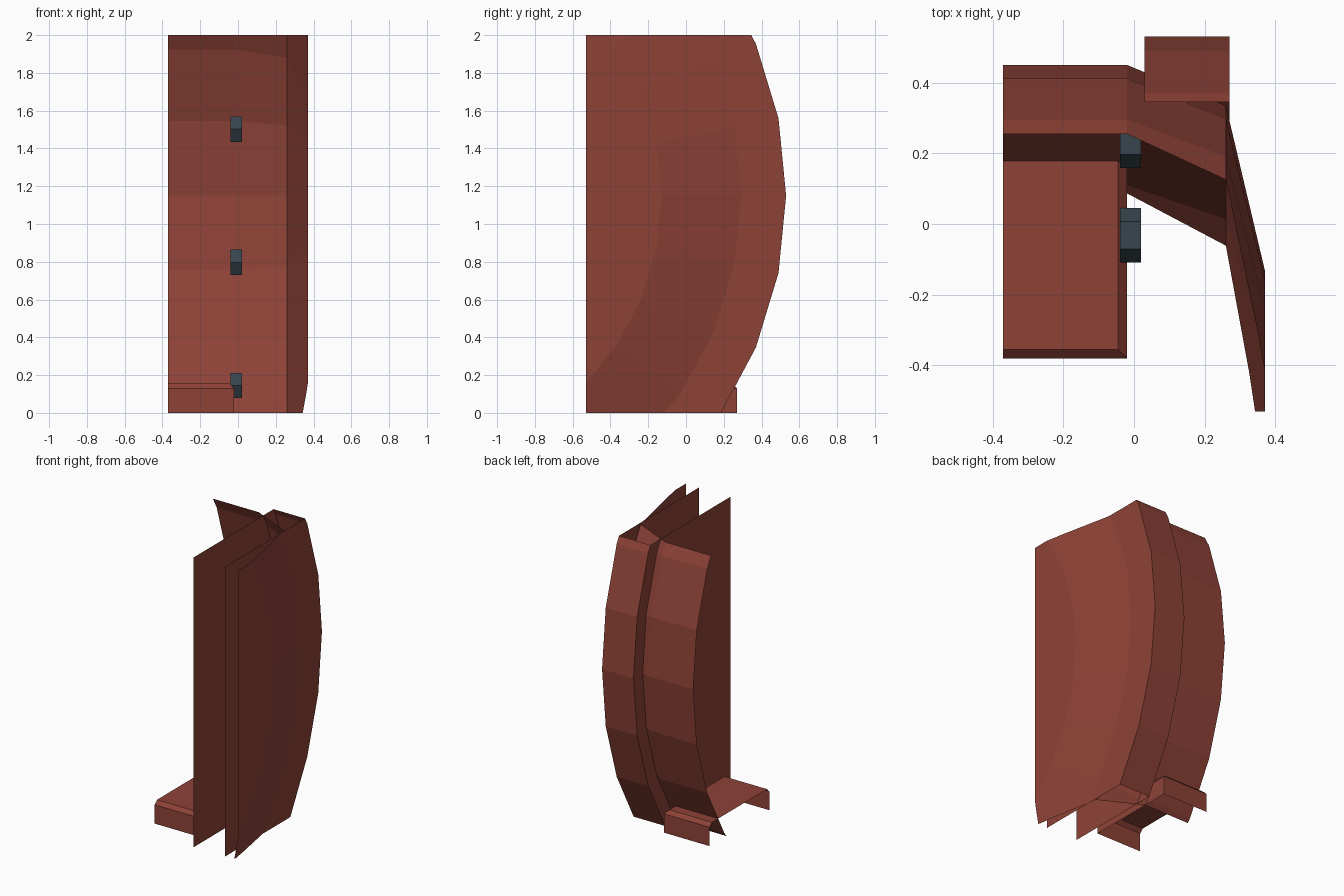
import bpy, bmesh, math
from mathutils import Vector

if "Cube" in bpy.data.objects:
    bpy.data.objects.remove(bpy.data.objects["Cube"])

CY, CZ = -1.57, 1.15           # shared centre of all the hull arcs
STEP = math.radians(11.25)     # one segment of a 32-sided circle


def material(name, rgb):
    m = bpy.data.materials.new(name)
    m.diffuse_color = (*rgb, 1)
    m.use_nodes = True
    m.node_tree.nodes["Principled BSDF"].inputs["Base Color"].default_value = m.diffuse_color
    return m


RED = material("red_paint", (0.27, 0.055, 0.038))
DARK = material("dark_metal", (0.04, 0.06, 0.075))


def finish(bm, name, mat):
    me = bpy.data.meshes.new(name)
    bm.to_mesh(me)
    bm.free()
    me.materials.append(mat)
    ob = bpy.data.objects.new(name, me)
    bpy.context.collection.objects.link(ob)
    return ob


def clip(bm, co, no):
    geom = bm.verts[:] + bm.edges[:] + bm.faces[:]
    bmesh.ops.bisect_plane(bm, geom=geom, dist=1e-5, plane_co=co, plane_no=no, clear_outer=True)


def arc_loft(name, columns):
    """Sheet through concentric arcs, one per (x, radius), trimmed to the model bounds."""
    bm = bmesh.new()
    rows = [[bm.verts.new((x, CY + r * math.cos(k * STEP), CZ + r * math.sin(k * STEP)))
             for k in range(-5, 6)] for x, r in columns]
    for a, b in zip(rows, rows[1:]):
        for i in range(10):
            bm.faces.new((a[i], a[i + 1], b[i + 1], b[i]))
    clip(bm, (0, 0, 0), (0, 0, -1))
    clip(bm, (0, 0, 2), (0, 0, 1))
    clip(bm, (0, -0.53, 0), (0, -1, 0))
    return finish(bm, name, RED)


# Curved hull wall: straight bay, angled bay, flared side and flat side cheek
arc_loft("hull_wall", [(-0.37, 2.02), (-0.02, 2.02), (0.26, 1.905), (0.37, 1.44), (0.37, 0.5)])

# Outer rib: curved back strip plus two flat bulkhead sides
arc_loft("rib_back", [(0.03, 2.1), (0.27, 2.1)])
for name, x in (("rib_inner_side", 0.03), ("rib_outer_side", 0.27)):
    arc_loft(name, [(x, 2.1), (x, 0.5)])

# Hollow step with chamfered top, open on the left and underneath
bm = bmesh.new()
loops = []
for x, y0, y1, z in ((-0.02, -0.38, 0.27, 0), (-0.02, -0.38, 0.27, 0.13), (-0.045, -0.355, 0.245, 0.155)):
    loops.append([bm.verts.new(p) for p in ((-0.37, y0, z), (x, y0, z), (x, y1, z), (-0.37, y1, z))])
for low, high in zip(loops, loops[1:]):
    for i in range(3):
        bm.faces.new((low[i], low[i + 1], high[i + 1], high[i]))
bm.faces.new(loops[-1])
finish(bm, "step", RED)

# Hexagonal bosses on the inner bulkhead
for n, (y, z) in enumerate(((-0.032, 0.145), (0.236, 0.797), (0.236, 1.502)), 1):
    bm = bmesh.new()
    rings = [[bm.verts.new((x, y + 0.0775 * math.cos(i * math.pi / 3), z + 0.0775 * math.sin(i * math.pi / 3)))
              for i in range(6)] for x in (-0.04, 0.02)]
    for i in range(6):
        j = (i + 1) % 6
        bm.faces.new((rings[0][i], rings[0][j], rings[1][j], rings[1][i]))
    for r in rings:
        bm.faces.new(r)
    bmesh.ops.recalc_face_normals(bm, faces=bm.faces[:])
    finish(bm, f"hex_boss_{n}", DARK)
